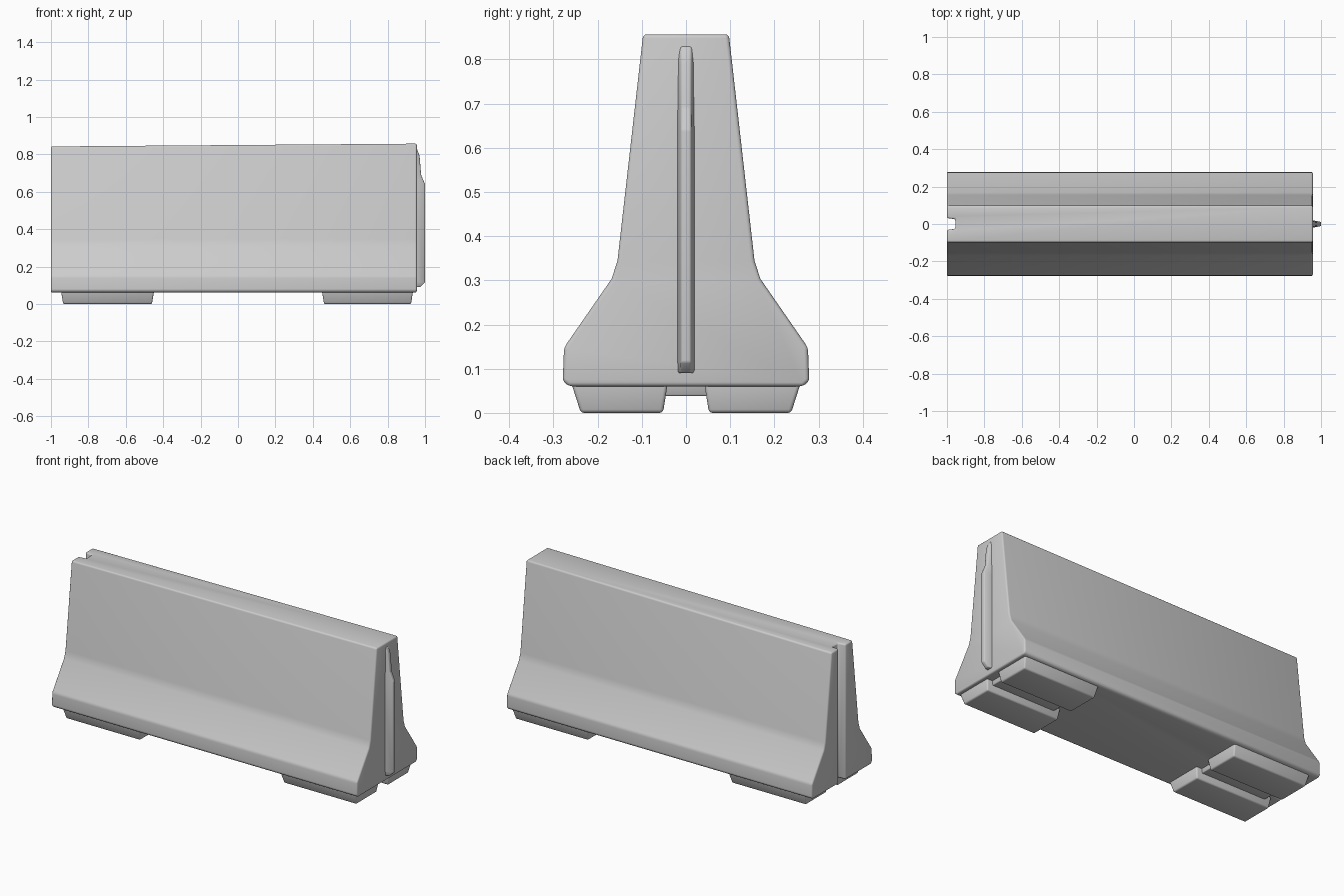
import bpy, bmesh

if "Cube" in bpy.data.objects:
    bpy.data.objects.remove(bpy.data.objects["Cube"])


def make_object(name, verts, faces):
    mesh = bpy.data.meshes.new(name)
    mesh.from_pydata(verts, [], faces)
    bm = bmesh.new()
    bm.from_mesh(mesh)
    bmesh.ops.recalc_face_normals(bm, faces=bm.faces)
    bm.to_mesh(mesh)
    bm.free()
    obj = bpy.data.objects.new(name, mesh)
    bpy.context.collection.objects.link(obj)
    return obj


def loft(name, ring_a, ring_b):
    """Solid between two matching rings of points."""
    n = len(ring_a)
    sides = [(i, (i + 1) % n, n + (i + 1) % n, n + i) for i in range(n)]
    caps = [tuple(range(n)), tuple(range(n, 2 * n))]
    return make_object(name, ring_a + ring_b, sides + caps)


def finish(obj, width, cutter=None, segments=3):
    """Cut, round the edges and smooth the shading."""
    bpy.ops.object.select_all(action='DESELECT')
    obj.select_set(True)
    bpy.context.view_layer.objects.active = obj
    if cutter:
        cut = obj.modifiers.new("cut", 'BOOLEAN')
        cut.operation = 'DIFFERENCE'
        cut.solver = 'EXACT'
        cut.object = cutter
        bpy.ops.object.modifier_apply(modifier=cut.name)
    bevel = obj.modifiers.new("round", 'BEVEL')
    bevel.width = width
    bevel.segments = segments
    bevel.limit_method = 'ANGLE'
    bevel.angle_limit = 0.3
    bpy.ops.object.modifier_apply(modifier=bevel.name)
    bpy.ops.object.shade_smooth_by_angle(angle=0.7)


def rect(x0, x1, y0, y1, z):
    return [(x0, y0, z), (x1, y0, z), (x1, y1, z), (x0, y1, z)]


# Barrier body: flared profile, top rising slightly towards +x
def body_ring(x, top):
    half = [(0.265, 0.06), (0.279, 0.072), (0.276, 0.148),
            (0.168, 0.304), (0.155, 0.345), (0.097, top)]
    outline = half + [(-y, z) for y, z in reversed(half)]
    return [(x, y, z) for y, z in outline]


body = loft("barrier_body", body_ring(-1.0, 0.842), body_ring(0.956, 0.857))

# Groove through the left end
slot = [(-1.05, -0.037), (-0.955, -0.026), (-0.955, 0.026), (-1.05, 0.037)]
groove = loft("groove_cutter", [(x, y, -0.1) for x, y in slot],
              [(x, y, 1.0) for x, y in slot])
finish(body, 0.009, groove)
bpy.data.objects.remove(groove)

# Tongue on the right end: wide at the root, thinner at the edge
root = [(0.94, z) for z in (0.09, 0.12, 0.63, 0.69, 0.79, 0.83)]
edge = [(0.975, 0.09), (1.0, 0.115), (1.0, 0.64),
        (0.979, 0.69), (0.971, 0.79), (0.957, 0.83)]
n = len(root)
verts = [(x, s * 0.023, z) for s in (-1, 1) for x, z in root]
verts += [(x, s * 0.011, z) for s in (-1, 1) for x, z in edge]
faces = []
for i in range(n - 1):
    for a, b in ((0, n), (n, 3 * n), (3 * n, 2 * n), (2 * n, 0)):
        faces.append((a + i, a + i + 1, b + i + 1, b + i))
for i in (0, n - 1):
    faces.append((i, n + i, 3 * n + i, 2 * n + i))
tongue = make_object("end_tongue", verts, faces)
finish(tongue, 0.004, segments=2)

# Four tapered feet, with a shallow web joining each pair
for end, x0, x1 in (("left", -0.935, -0.46), ("right", 0.46, 0.925)):
    for side, s in (("front", -1), ("back", 1)):
        y0, y1 = sorted((s * 0.052, s * 0.238))
        t0, t1 = sorted((s * 0.04, s * 0.262))
        foot = loft(f"{side}_{end}_foot", rect(x0, x1, y0, y1, 0.0),
                    rect(x0 - 0.012, x1 + 0.012, t0, t1, 0.075))
        finish(foot, 0.008)
    web = loft(f"{end}_foot_web", rect(x0 + 0.03, x1 - 0.03, -0.06, 0.06, 0.038),
               rect(x0 + 0.02, x1 - 0.02, -0.06, 0.06, 0.075))
    finish(web, 0.004)
